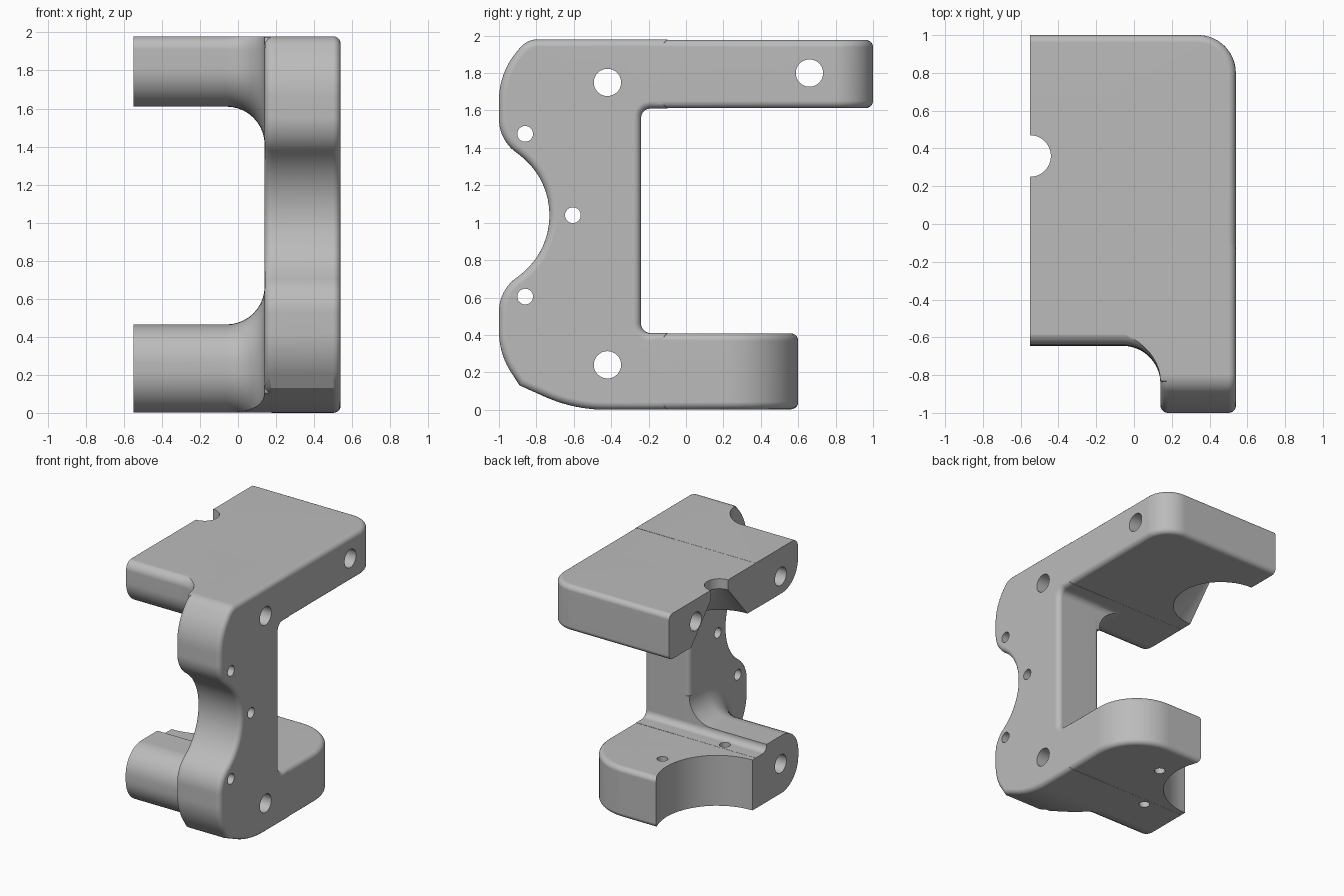
import bpy, bmesh
from math import sin, cos, pi, radians
from mathutils import Vector

if "Cube" in bpy.data.objects:
    bpy.data.objects.remove(bpy.data.objects["Cube"])

grey = bpy.data.materials.new("plain grey")
grey.use_nodes = True
grey.diffuse_color = (0.5, 0.5, 0.5, 1)
grey.node_tree.nodes["Principled BSDF"].inputs["Base Color"].default_value = (0.5, 0.5, 0.5, 1)


def rounded(corners, steps=10):
    """Outline from corners (a, b) or (a, b, radius)."""
    out = []
    for i, c in enumerate(corners):
        p = Vector(c[:2])
        if len(c) == 2:
            out.append(p)
            continue
        u = (Vector(corners[i - 1][:2]) - p).normalized()
        v = (Vector(corners[(i + 1) % len(corners)][:2]) - p).normalized()
        theta, r = u.angle(v), c[2]
        centre = p + (u + v).normalized() * (r / sin(theta / 2))
        reach = r * cos(theta / 2) / sin(theta / 2)
        s, e, phi = p + u * reach - centre, p + v * reach - centre, pi - theta
        for k in range(steps + 1):
            f = k / steps
            out.append(centre + (s * sin((1 - f) * phi) + e * sin(f * phi)) / sin(phi))
    area = sum(out[i - 1].cross(out[i]) for i in range(len(out)))
    return out if area > 0 else out[::-1]


def inset(outline, d):
    """Move an outline inward by d, or outward if d is negative."""
    out = []
    for i, p in enumerate(outline):
        e0 = (p - outline[i - 1]).normalized()
        e1 = (outline[(i + 1) % len(outline)] - p).normalized()
        n0, n1 = Vector((-e0.y, e0.x)), Vector((-e1.y, e1.x))
        out.append(p + (n0 + n1) * (d / (1 + n0.dot(n1))))
    return out


def loft(name, outline, axis, levels):
    """Solid along an axis; levels are (position, inset) pairs."""
    bm = bmesh.new()
    rings = []
    for pos, d in levels:
        rings.append([bm.verts.new((pos, p.x, p.y) if axis == "x" else (p.x, p.y, pos))
                      for p in inset(outline, d)])
    for lo, hi in zip(rings, rings[1:]):
        for i in range(len(lo)):
            bm.faces.new((lo[i - 1], lo[i], hi[i], hi[i - 1]))
    bm.faces.new(rings[0])
    bm.faces.new(rings[-1])
    bmesh.ops.recalc_face_normals(bm, faces=bm.faces)
    mesh = bpy.data.meshes.new(name)
    bm.to_mesh(mesh)
    bm.free()
    mesh.materials.append(grey)
    obj = bpy.data.objects.new(name, mesh)
    bpy.context.collection.objects.link(obj)
    return obj


def rim(lo, hi, r=0.04, steps=5):
    """Levels giving rounded rims at both ends."""
    arc = [(r * (1 - cos(k / steps * pi / 2)), r * (1 - sin(k / steps * pi / 2)))
           for k in range(steps + 1)]
    return [(lo + h, d) for h, d in arc] + [(hi - h, d) for h, d in reversed(arc)]


def combine(obj, other, operation):
    bpy.ops.object.select_all(action="DESELECT")
    bpy.context.view_layer.objects.active = obj
    obj.select_set(True)
    mod = obj.modifiers.new("cut", "BOOLEAN")
    mod.operation, mod.solver, mod.object = operation, "EXACT", other
    bpy.ops.object.modifier_apply(modifier=mod.name)
    bpy.data.objects.remove(other)


def cutter(place, r1, depth, r2=None, along_x=False):
    bpy.ops.mesh.primitive_cone_add(vertices=48, radius1=r1, radius2=r1 if r2 is None else r2,
                                    depth=depth, location=place,
                                    rotation=(0, pi / 2 if along_x else 0, 0))
    obj = bpy.context.object
    obj.hide_render = True
    obj.data.materials.append(grey)
    return obj


# Side outline of the web (y, z), with the scooped front
scoop = [(-1.135 + 0.405 * cos(radians(a)), 1.04 + 0.405 * sin(radians(a)))
         for a in range(54, -55, -6)]
side = rounded([(-0.1, 1.98), (-0.85, 1.98, 0.12), (-1, 1.8, 0.4), (-1, 1.44, 0.22)] + scoop +
               [(-1, 0.64, 0.22), (-1, 0.3, 0.4), (-0.89, 0.13), (-0.6, 0, 0.8),
                (-0.1, 0), (-0.1, 0.41), (-0.24, 0.41, 0.05), (-0.24, 1.61, 0.05),
                (-0.1, 1.61)])
body = loft("clamp_bracket", side, "x", rim(0.14, 0.54))

# Front blocks of the arms, flaring into the web
R = 0.2
flare = [(-0.7, 0)]
flare += [(-0.06 + R * sin(k * pi / 20), -R * (1 - cos(k * pi / 20))) for k in range(11)]
flare += [(0.3, -R)]
blocks = {
    "upper_block": [(-0.64, 1.98, 0.07), (-0.64, 1.61, 0.2), (0.05, 1.61), (0.05, 1.98)],
    "lower_block": [(-0.645, 0, 0.22), (-0.645, 0.465, 0.2), (0.05, 0.465), (0.05, 0)],
}
for name, corners in blocks.items():
    block = loft(name, rounded(corners), "x", flare)
    limit = loft("limit", side, "x", [(-0.9, 0.001), (0.5, 0.001)])
    combine(block, limit, "INTERSECT")
    combine(body, block, "UNION")

# Arms reaching back, with rounded outer corners
for name, back, r, lo, hi in (("upper_arm", 1, 0.2, 1.612, 1.978),
                              ("lower_arm", 0.6, 0.38, 0.002, 0.408)):
    plan = rounded([(-0.8, -0.15), (0.539, -0.15), (0.539, back, r), (-0.8, back)], 16)
    combine(body, loft(name, plan, "z", rim(lo, hi)), "UNION")

# Flat open end
end = loft("end_cut", rounded([(-2, -2), (2, -2), (2, 3), (-2, 3)]), "x", [(-2, 0), (-0.55, 0)])
combine(body, end, "DIFFERENCE")

# Notch, cone under it, and scoop in the lower arm
combine(body, cutter((-0.55, 0.36, 1.9), 0.11, 0.4), "DIFFERENCE")
combine(body, cutter((-0.55, 0.36, 1.725), 0.412, 0.35, r2=0.108), "DIFFERENCE")
combine(body, cutter((-0.55, 0.39, 0.2), 0.45, 0.9), "DIFFERENCE")

# Through holes: cross holes (y, z, radius), then upright holes in the lower arm
for y, z, r in ((-0.42, 0.24, 0.073), (-0.42, 1.75, 0.073), (0.66, 1.8, 0.073),
                (-0.86, 1.475, 0.042), (-0.605, 1.04, 0.042), (-0.86, 0.605, 0.042)):
    combine(body, cutter((0, y, z), r, 3, along_x=True), "DIFFERENCE")
for x, y in ((0, 0.3), (-0.235, -0.16)):
    combine(body, cutter((x, y, 0.2), 0.04, 0.9), "DIFFERENCE")

# Smooth shading with crisp edges
bpy.ops.object.select_all(action="DESELECT")
body.select_set(True)
bpy.context.view_layer.objects.active = body
bpy.ops.object.shade_smooth_by_angle(angle=radians(30))
weighted = body.modifiers.new("even shading", "WEIGHTED_NORMAL")
weighted.keep_sharp = True
